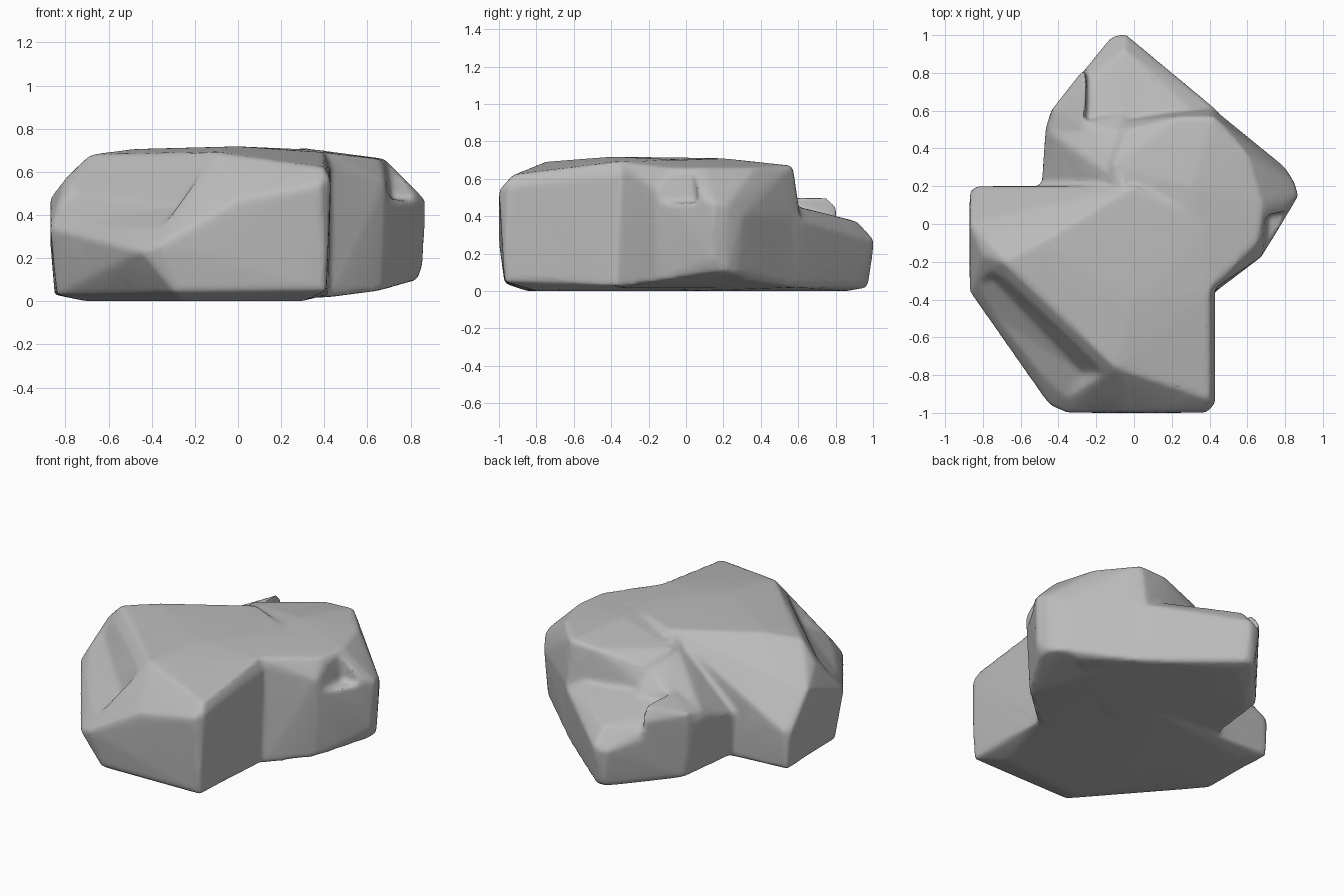
import bpy, bmesh

if "Cube" in bpy.data.objects:
    bpy.data.objects.remove(bpy.data.objects["Cube"], do_unlink=True)

stone = bpy.data.materials.new("stone_grey")
stone.use_nodes = True
GREY = (0.5, 0.5, 0.5, 1)
stone.diffuse_color = GREY
stone.node_tree.nodes["Principled BSDF"].inputs["Base Color"].default_value = GREY


def hull(name, points):
    """Convex chunk of rock around a few corner points."""
    bm = bmesh.new()
    for p in points:
        bm.verts.new(p)
    res = bmesh.ops.convex_hull(bm, input=bm.verts)
    loose = {g for g in res["geom_interior"] + res["geom_unused"]
             if isinstance(g, bmesh.types.BMVert)}
    bmesh.ops.delete(bm, geom=list(loose), context="VERTS")
    bmesh.ops.recalc_face_normals(bm, faces=bm.faces)
    mesh = bpy.data.meshes.new(name)
    bm.to_mesh(mesh)
    bm.free()
    mesh.materials.append(stone)
    ob = bpy.data.objects.new(name, mesh)
    bpy.context.collection.objects.link(ob)
    return ob


# Main body: front block with undercut right-hand corner and western arm
rock = hull("boulder", [
    (-.25, -.85, 0), (.3, -.8, 0), (-.7, -.25, 0), (-.7, .1, 0), (0, .2, 0),
    (-.29, -.97, .04), (.41, -.97, .05), (.42, -.37, .03), (-.84, -.31, .03), (-.85, .19, .03),
    (-.45, -.96, .23), (-.36, -1, .26), (0, -1, .47), (.38, -1, .54), (.43, -.95, .56),
    (.4, -.93, .62), (.43, -.37, .62), (.4, -.37, .69), (-.1, -.76, .69), (-.87, -.36, .34),
    (-.87, 0, .48), (-.87, .17, .27), (-.83, .2, .27), (-.49, .2, .3), (-.8, -.17, .57),
    (-.69, -.2, .68), (-.5, -.1, .705), (0, -.4, .718), (0, .2, .71), (.4, 0, .7)])

# Eastern lobe with a raised plateau and an upswept underside
east = hull("east_lobe", [
    (0, -.3, 0), (0, .4, 0), (.43, -.36, .02), (.66, -.16, .05), (.83, .14, .1),
    (.83, .22, .1), (.78, .28, .09), (.4, .6, .02), (.86, .14, .18), (.87, .15, .47),
    (.85, .22, .46), (.8, .3, .4), (.68, -.17, .55), (.68, .1, .66), (.65, -.1, .66),
    (.43, -.34, .63), (.4, -.35, .69), (.6, .37, .66), (.42, .57, .67), (.25, .57, .66),
    (-.05, .5, .6), (-.12, .3, .66), (.3, .2, .71), (.42, .61, .4), (.2, .59, .45), (-.1, .54, .47)])

# Low wedge pointing to the back
back = hull("back_wedge", [
    (.2, 0, 0), (-.06, .87, 0), (-.35, .6, 0), (-.47, .2, .03), (-.42, .6, .03),
    (-.1, .97, .02), (-.04, .97, .02), (.4, .6, .02), (.7, .3, .06), (-.49, .2, .3),
    (-.47, .5, .38), (-.44, .6, .38), (-.12, .99, .25), (-.05, 1.01, .27), (-.05, .92, .37),
    (.42, .62, .38), (.3, .6, .45), (-.1, .55, .46), (-.28, .6, .43), (-.28, .75, .38),
    (.7, .3, .38)])

# Sharp ridge beside the wedge and the slope leading up to the plateau
ridge = hull("side_ridge", [
    (-.26, .52, .51), (-.25, .76, .5), (-.26, .83, .42), (-.44, .6, .43),
    (-.46, .45, .41), (-.26, .5, .3), (-.26, .8, .2), (-.42, .6, .1)])
shoulder = hull("west_shoulder", [
    (-.49, .2, .3), (-.46, .5, .41), (-.3, .45, .5), (-.05, .2, .7), (-.08, .48, .58),
    (-.2, .2, .57), (-.24, .54, .5), (-.05, .6, .45), (0, .2, .2), (0, .5, .2),
    (-.48, .2, .1), (-.45, .5, .1)])

# Hollow worn into the sloping front corner, and a chipped shelf on the eastern lobe
hollow = hull("corner_hollow", [
    (-.73, -.2, .69), (-.1, -.79, .7), (-.76, -.28, .49), (-.27, -.79, .44),
    (-.9, -.38, .34), (-.42, -1.03, .26), (-.9, -.38, .9), (-.42, -1.03, .9)])
shelf = hull("shelf_cut", [
    (.69, -.2, .47), (.71, .06, .47), (.9, .08, .47), (.9, -.2, .47),
    (.67, -.2, .66), (.69, .04, .64), (.9, .04, .8), (.9, -.2, .8)])

# Fuse the chunks, carve the cuts, then wear the edges down
pieces = ((hollow, "DIFFERENCE"), (east, "UNION"), (back, "UNION"),
          (ridge, "UNION"), (shoulder, "UNION"), (shelf, "DIFFERENCE"))
for part, operation in pieces:
    mod = rock.modifiers.new(part.name, "BOOLEAN")
    mod.operation, mod.solver, mod.object = operation, "EXACT", part
remesh = rock.modifiers.new("fuse", "REMESH")
remesh.mode, remesh.voxel_size = "VOXEL", 0.016
wear = rock.modifiers.new("wear", "SMOOTH")
wear.factor, wear.iterations = 0.5, 6
facets = rock.modifiers.new("facets", "DECIMATE")
facets.ratio = 0.12

bpy.context.view_layer.update()
worn = bpy.data.meshes.new_from_object(rock.evaluated_get(bpy.context.evaluated_depsgraph_get()))
rock.modifiers.clear()
rock.data = worn
worn.name = "boulder"
worn.materials.clear()
worn.materials.append(stone)
for part, operation in pieces:
    bpy.data.objects.remove(part, do_unlink=True)

bpy.ops.object.select_all(action="DESELECT")
rock.select_set(True)
bpy.context.view_layer.objects.active = rock
bpy.ops.object.shade_smooth_by_angle(angle=0.7)
